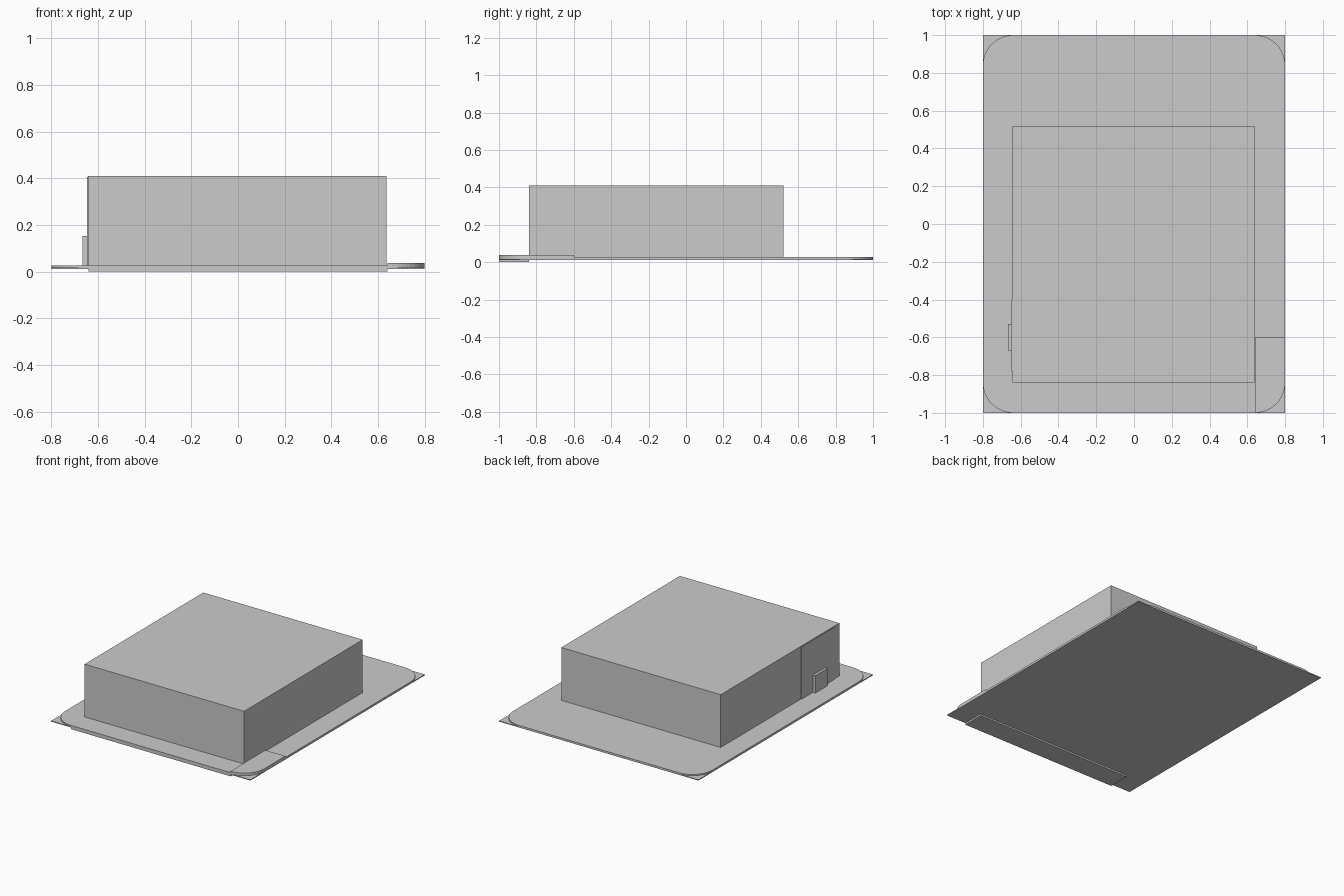
import bpy, math

if "Cube" in bpy.data.objects:
    bpy.data.objects.remove(bpy.data.objects["Cube"])


def extrude(name, pts, z0, z1):
    """Closed prism from a plan outline."""
    n = len(pts)
    verts = [(x, y, z0) for x, y in pts] + [(x, y, z1) for x, y in pts]
    faces = [list(range(n))[::-1], list(range(n, 2 * n))]
    faces += [[i, (i + 1) % n, n + (i + 1) % n, n + i] for i in range(n)]
    mesh = bpy.data.meshes.new(name)
    mesh.from_pydata(verts, [], faces)
    ob = bpy.data.objects.new(name, mesh)
    bpy.context.collection.objects.link(ob)
    return ob


def block(name, x0, x1, y0, y1, z0, z1):
    return extrude(name, [(x0, y0), (x1, y0), (x1, y1), (x0, y1)], z0, z1)


def arc(cx, cy, r, start, steps=12):
    """Quarter circle, counter-clockwise from the start angle in degrees."""
    return [(cx + r * math.cos(math.radians(start + 90 * i / steps)),
             cy + r * math.sin(math.radians(start + 90 * i / steps)))
            for i in range(steps + 1)]


R = 0.16

# Square-cornered ground sheet
block("ground_sheet", -0.8, 0.8, -1, 1, 0.012, 0.018)

# Lot slab with four rounded corners
outline = []
for cx, cy, a in [(0.64, -0.84, 270), (0.64, 0.84, 0),
                  (-0.64, 0.84, 90), (-0.64, -0.84, 180)]:
    outline += arc(cx, cy, R, a)
extrude("lot_slab", outline, 0.018, 0.027)

# Raised corner pad, rounded at the outer corner
extrude("corner_pad", arc(0.64, -0.84, R, 270) + [(0.8, -0.6), (0.64, -0.6)],
        0.027, 0.037)

# Shallow strip under the front edge
block("front_strip", -0.64, 0.64, -1, -0.84, 0, 0.012)

# Main building volume
block("building", -0.643, 0.637, -0.84, 0.52, 0.025, 0.41)

# Thin side panel and the small box mounted on it
block("side_panel", -0.648, -0.643, -0.78, -0.4, 0.027, 0.405)
block("side_box", -0.667, -0.643, -0.67, -0.53, 0.025, 0.153)
